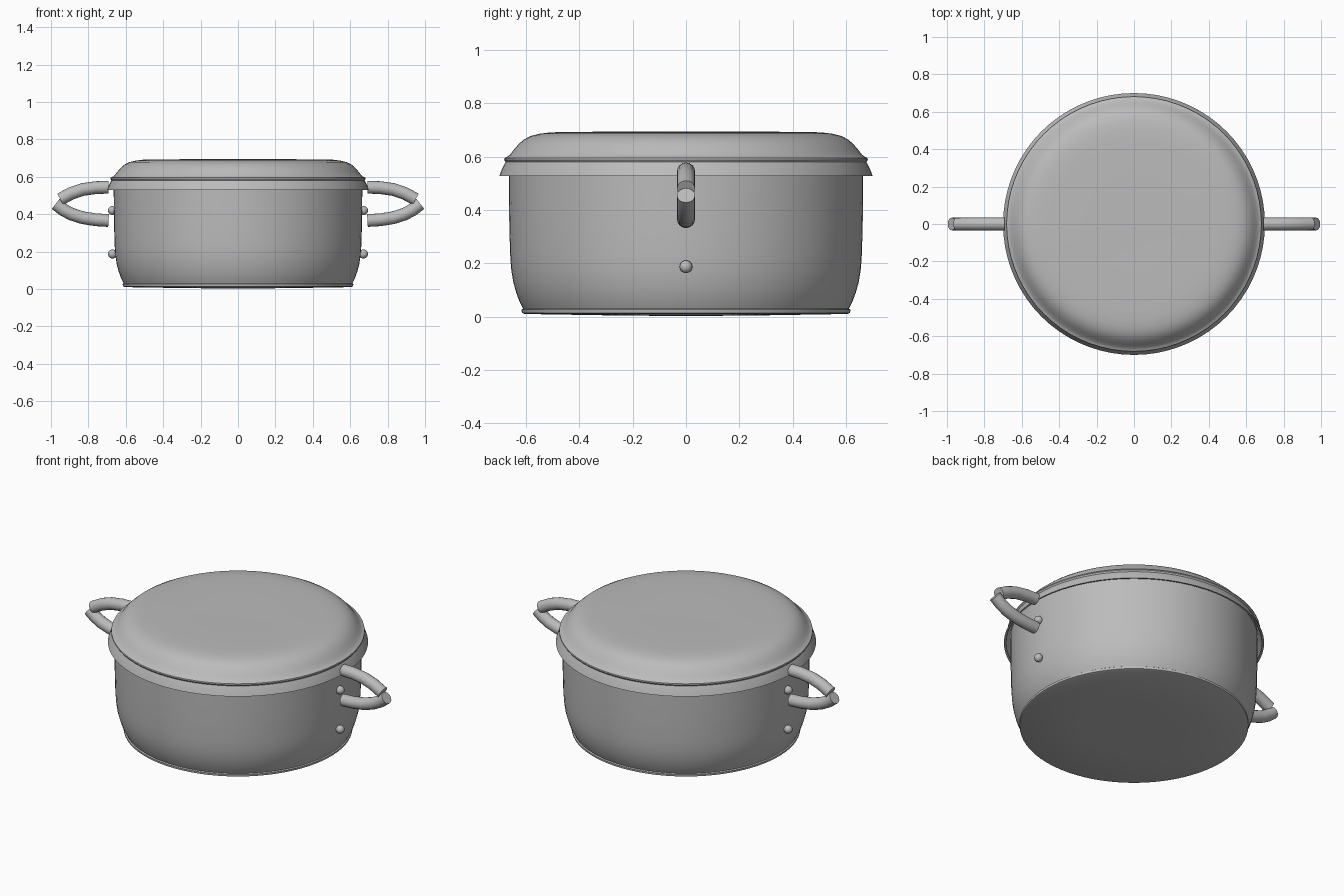
import bpy, bmesh, math
from mathutils import Matrix, Vector

default = bpy.data.objects.get("Cube")
if default:
    bpy.data.objects.remove(default, do_unlink=True)

GREY = (0.5, 0.5, 0.5, 1)
metal = bpy.data.materials.new("grey metal")
metal.use_nodes = True
metal.diffuse_color = GREY
metal.node_tree.nodes["Principled BSDF"].inputs["Base Color"].default_value = GREY


def finish(name, bm, angle=40):
    bmesh.ops.recalc_face_normals(bm, faces=bm.faces)
    mesh = bpy.data.meshes.new(name)
    bm.to_mesh(mesh)
    bm.free()
    obj = bpy.data.objects.new(name, mesh)
    bpy.context.collection.objects.link(obj)
    mesh.materials.append(metal)
    bpy.ops.object.select_all(action="DESELECT")
    obj.select_set(True)
    bpy.context.view_layer.objects.active = obj
    bpy.ops.object.shade_smooth_by_angle(angle=math.radians(angle))
    return obj


def lathe(name, profile, steps=72):
    bm = bmesh.new()
    verts = [bm.verts.new((r, 0, z)) for r, z in profile]
    edges = [bm.edges.new(pair) for pair in zip(verts, verts[1:])]
    bmesh.ops.spin(bm, geom=verts + edges, cent=(0, 0, 0), axis=(0, 0, 1),
                   angle=math.tau, steps=steps, use_duplicate=False)
    bmesh.ops.remove_doubles(bm, verts=bm.verts, dist=0.0005)
    return finish(name, bm)


def tube(name, path, radius, side, sides=16):
    # Round tube swept along an x-z path, closed at both ends
    pts = [Vector((x * side, 0, z)) for x, z in path]
    bm = bmesh.new()
    rings = []
    for i, p in enumerate(pts):
        along = (pts[min(i + 1, len(pts) - 1)] - pts[max(i - 1, 0)]).normalized()
        across = Vector((0, 1, 0))
        up = along.cross(across)
        rings.append([bm.verts.new(p + radius * (across * math.cos(a) + up * math.sin(a)))
                      for a in (math.tau * k / sides for k in range(sides))])
    for a, b in zip(rings, rings[1:]):
        for k in range(sides):
            n = (k + 1) % sides
            bm.faces.new((a[k], a[n], b[n], b[k]))
    bm.faces.new(rings[0])
    bm.faces.new(rings[-1])
    return finish(name, bm)


# Pot body: shallow base, rounded foot and straight wall
lathe("pot_body", [
    (0, 0.002), (0.3, 0.005), (0.605, 0.01), (0.615, 0.014), (0.617, 0.026),
    (0.611, 0.03), (0.624, 0.055), (0.637, 0.09), (0.648, 0.13), (0.656, 0.18),
    (0.66, 0.24), (0.663, 0.36), (0.665, 0.56)])

# Lid: flared skirt, small bead, rounded shoulder and nearly flat top
lathe("lid", [
    (0.663, 0.575), (0.688, 0.53), (0.7, 0.528), (0.69, 0.555), (0.677, 0.58),
    (0.682, 0.588), (0.681, 0.595), (0.67, 0.6), (0.66, 0.608), (0.645, 0.627),
    (0.627, 0.648), (0.607, 0.665), (0.582, 0.678), (0.55, 0.686),
    (0.51, 0.691), (0.45, 0.693), (0.25, 0.694), (0, 0.692)])

# Handles: an upper and a lower arm meeting at the tip, with two rivets per side
upper = [(0.692, 0.544), (0.76, 0.542), (0.83, 0.532), (0.89, 0.512), (0.95, 0.48)]
lower = [(0.692, 0.366), (0.76, 0.37), (0.83, 0.381), (0.89, 0.4), (0.935, 0.424), (0.975, 0.455)]
for side, label in ((1, "left"), (-1, "right")):
    tube(label + "_handle_upper", upper, 0.034, side)
    tube(label + "_handle_lower", lower, 0.034, side)
    for z, place in ((0.187, "lower"), (0.42, "upper")):
        bm = bmesh.new()
        bmesh.ops.create_uvsphere(bm, u_segments=16, v_segments=10, radius=0.024,
                                  matrix=Matrix.Translation((side * 0.671, 0, z)))
        finish(f"{label}_{place}_rivet", bm)
